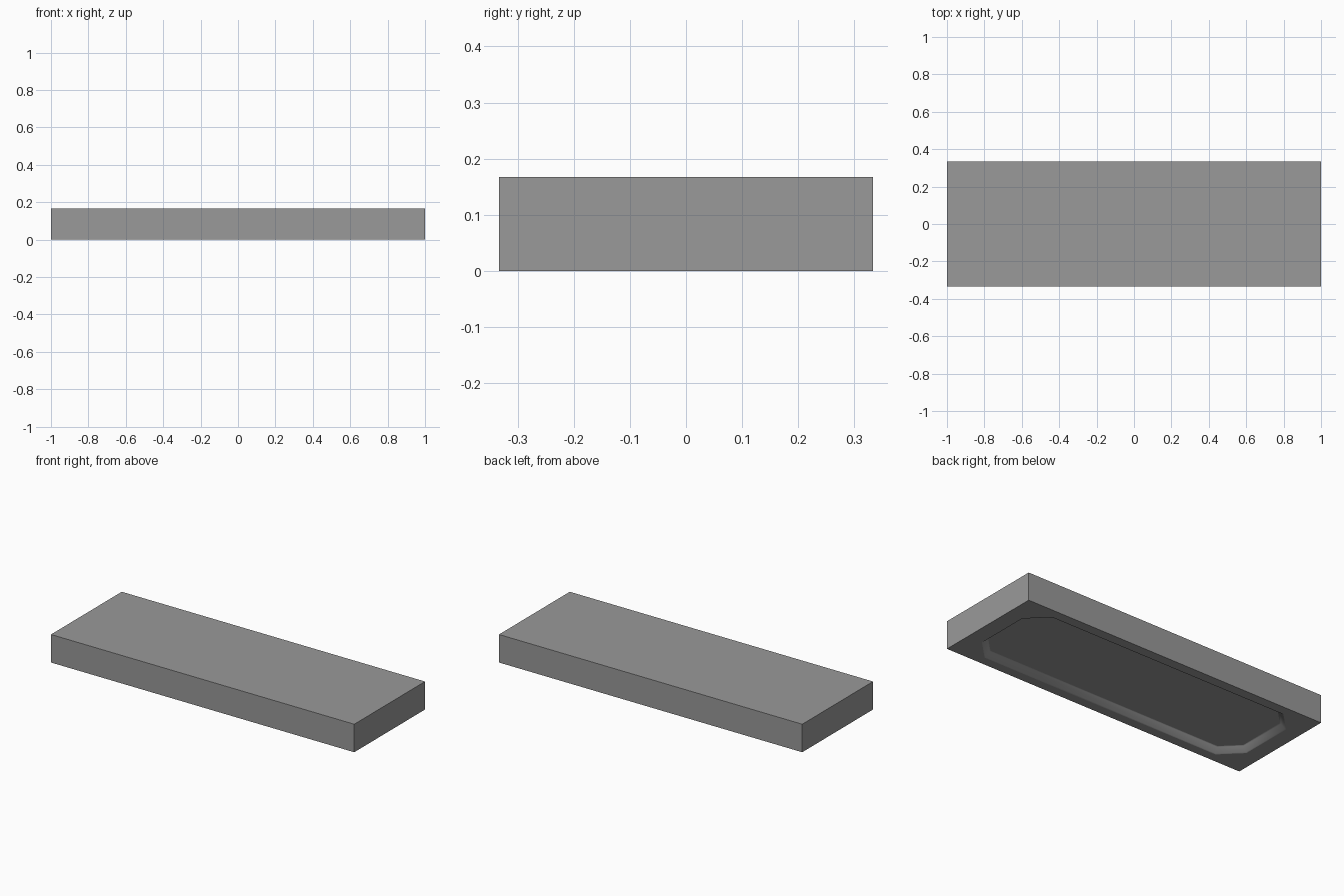
import bpy, bmesh

if "Cube" in bpy.data.objects:
    bpy.data.objects.remove(bpy.data.objects["Cube"])

HX, HY, H = 1.0, 0.3333, 0.167      # slab half length, half width, height
# Recess wall profile: (inset, height), sloped with eased ends
PROFILE = [(0, 0), (0.006, 0.0025), (0.026, 0.0295), (0.032, 0.032)]


def rect(bm, z):
    return [bm.verts.new((sx * HX, sy * HY, z))
            for sx, sy in ((1, 1), (-1, 1), (-1, -1), (1, -1))]


def octagon(bm, hx, hy, cut, z):
    # Chamfered rectangle, two points per corner, counter-clockwise
    pts = []
    for sx, sy in ((1, 1), (-1, 1), (-1, -1), (1, -1)):
        pair = [(sx * hx, sy * (hy - cut)), (sx * (hx - cut), sy * hy)]
        pts += pair if sx * sy > 0 else pair[::-1]
    return [bm.verts.new((x, y, z)) for x, y in pts]


bm = bmesh.new()

# Outer slab: top and four sides
top, bottom = rect(bm, H), rect(bm, 0)
bm.faces.new(top)
for i in range(4):
    j = (i + 1) % 4
    bm.faces.new((bottom[i], bottom[j], top[j], top[i]))

# Flat underside rim around the recess mouth
rings = [octagon(bm, 0.905 - w, 0.277 - w, 0.115 - 0.586 * w, z)
         for w, z in PROFILE]
mouth = rings[0]
for i in range(4):
    j = (i + 1) % 4
    a, b, c = mouth[2 * i], mouth[2 * i + 1], mouth[(2 * i + 2) % 8]
    bm.faces.new((bottom[i], a, b))
    bm.faces.new((bottom[i], b, c, bottom[j]))

# Smooth recess walls and flat floor
for lower, upper in zip(rings, rings[1:]):
    for i in range(8):
        j = (i + 1) % 8
        wall = bm.faces.new((lower[i], lower[j], upper[j], upper[i]))
        wall.smooth = True
bm.faces.new(rings[-1])
bmesh.ops.recalc_face_normals(bm, faces=bm.faces)

mesh = bpy.data.meshes.new("flat_slab")
bm.to_mesh(mesh)
bm.free()

# Dark grey finish
mat = bpy.data.materials.new("dark_grey")
mat.diffuse_color = (0.32, 0.32, 0.32, 1)
mat.use_nodes = True
mat.node_tree.nodes["Principled BSDF"].inputs["Base Color"].default_value = mat.diffuse_color
mesh.materials.append(mat)

slab = bpy.data.objects.new("flat_slab", mesh)
bpy.context.collection.objects.link(slab)
